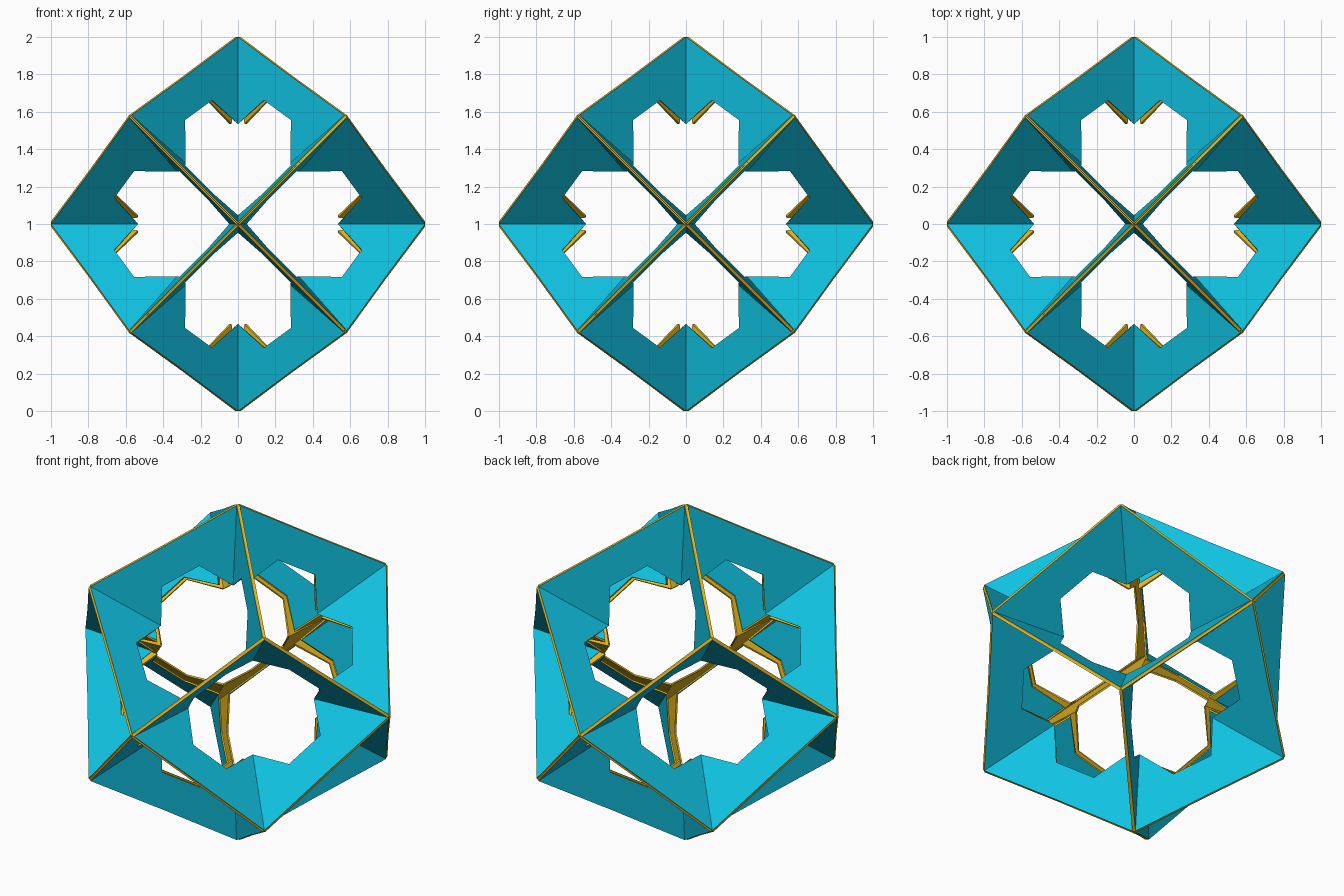
import bpy, bmesh
from mathutils import Vector
from itertools import combinations, product

if "Cube" in bpy.data.objects:
    bpy.data.objects.remove(bpy.data.objects["Cube"])

THICK = 0.009      # sheet thickness
APEX = 0.068       # how far each funnel's apex sits from the centre (per axis)
R3 = 3 ** -0.5     # cube corners lie on the unit sphere


def material(name, rgb):
    m = bpy.data.materials.new(name)
    m.diffuse_color = (*rgb, 1)
    m.use_nodes = True
    m.node_tree.nodes["Principled BSDF"].inputs["Base Color"].default_value = m.diffuse_color
    return m


teal = material("teal", (0.005, 0.54, 0.75))
gold = material("gold", (0.78, 0.47, 0.015))


def wall_rows(corners, apex):
    """Outer ring (corner, middle, ...) and inner ring (corner, two rim points, ...)."""
    outer, inner = [], []
    for i, a in enumerate(corners):
        c = corners[(i + 1) % 4]
        mid, ai, ci = (a + c) / 2, (a + apex) / 2, (c + apex) / 2
        outer += [a, mid]
        inner += [ai, (ai + mid) / 2, (ci + mid) / 2]
    return outer, inner


def funnel_cell(name, corners, axis, apex):
    outer, inner = wall_rows(corners, apex)

    # wall normals facing the funnel axis
    normals = []
    for i in range(4):
        n = (corners[i] - apex).cross(corners[(i + 1) % 4] - apex).normalized()
        normals.append(n if n.dot(axis) > 0 else -n)

    def shift(wall, is_corner):
        n = normals[wall]
        if not is_corner:
            return n * THICK
        m = normals[wall - 1]
        return (n + m) * (THICK / (1 + n.dot(m)))

    bm = bmesh.new()
    back = ([bm.verts.new(p) for p in outer], [bm.verts.new(p) for p in inner])
    front = ([bm.verts.new(p + shift(k // 2, k % 2 == 0)) for k, p in enumerate(outer)],
             [bm.verts.new(p + shift(k // 3, k % 3 == 0)) for k, p in enumerate(inner)])

    # both skins of the four walls: teal inside the funnel, gold behind
    for (o, r), mat in ((front, 0), (back, 1)):
        for i in range(4):
            a, mid, c = o[2 * i], o[2 * i + 1], o[(2 * i + 2) % 8]
            ai, p, q, ci = r[3 * i], r[3 * i + 1], r[3 * i + 2], r[(3 * i + 3) % 12]
            for f in ((a, mid, p, ai), (mid, q, p), (mid, c, ci, q)):
                bm.faces.new(f).material_index = mat

    # gold rims joining the skins
    for f_ring, b_ring in zip(front, back):
        for k in range(len(f_ring)):
            j = (k + 1) % len(f_ring)
            bm.faces.new((f_ring[k], f_ring[j], b_ring[j], b_ring[k])).material_index = 1

    bmesh.ops.recalc_face_normals(bm, faces=bm.faces)
    me = bpy.data.meshes.new(name)
    bm.to_mesh(me)
    bm.free()
    me.materials.append(teal)
    me.materials.append(gold)
    ob = bpy.data.objects.new(name, me)
    ob.location.z = 1
    bpy.context.collection.objects.link(ob)


# one open funnel for each of the twelve rhombic cells
count = 0
for (i, j), (s, t) in product(combinations(range(3), 2), product((1, -1), repeat=2)):
    k = 3 - i - j
    a, b, w = Vector(), Vector(), Vector()
    a[i], b[j], w[k] = s, t, 1
    corners = [a, (a + b + w) * R3, b, (a + b - w) * R3]
    count += 1
    funnel_cell(f"funnel_cell_{count}", corners, (a + b).normalized(), (a + b) * APEX)
